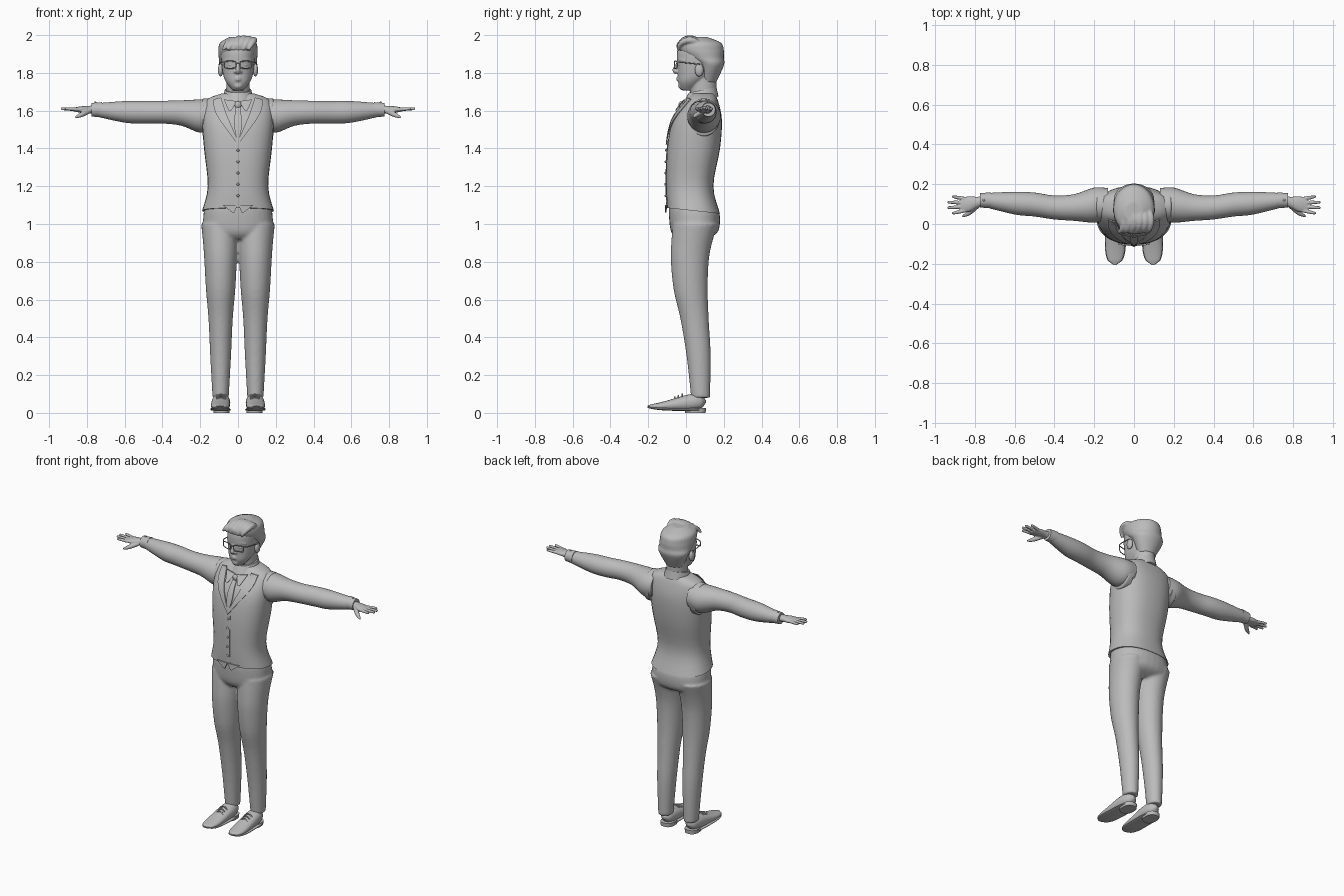
import bpy, bmesh
from math import sin, cos, pi, tau, copysign, radians
from mathutils import Vector
from mathutils.bvhtree import BVHTree

if "Cube" in bpy.data.objects:
    bpy.data.objects.remove(bpy.data.objects["Cube"])

grey = bpy.data.materials.new("plain grey")
grey.use_nodes = True
grey.diffuse_color = (.5, .5, .5, 1)
grey.node_tree.nodes["Principled BSDF"].inputs["Base Color"].default_value = grey.diffuse_color
parts = []
sides = {"left": 1, "right": -1}


def spline(rows, steps=4):
    """Smooth interpolation through rows of numbers."""
    path = []
    for i in range(len(rows) - 1):
        before, start = rows[max(i - 1, 0)], rows[i]
        end, after = rows[i + 1], rows[min(i + 2, len(rows) - 1)]
        for j in range(steps):
            t = j / steps
            ease = t * t * (3 - 2 * t)
            path.append([b + (c - b) * ease + t * (1 - t) * ((c - a) * (1 - t) - (d - b) * t) / 2
                         for a, b, c, d in zip(before, start, end, after)])
    return path + [list(rows[-1])]


def oval(power, count):
    """Unit ring, squarer as the power grows."""
    ring = []
    for j in range(count):
        c, s = cos(tau * j / count), sin(tau * j / count)
        ring.append((copysign(abs(c) ** (2 / power), c), copysign(abs(s) ** (2 / power), s)))
    return ring


def skin(rings):
    """Closed skin over a list of equal rings."""
    n, last = len(rings[0]), len(rings) - 1
    faces = [list(range(n)), list(range(last * n, last * n + n))]
    for i in range(last):
        for j in range(n):
            k = (j + 1) % n
            faces.append([i * n + j, i * n + k, i * n + n + k, i * n + n + j])
    return [v for ring in rings for v in ring], faces


def loft(axis, rows, power=2, count=32):
    """Rows: position on axis, two radii, two centres, optional tilt."""
    rings = []
    for pos, ra, rb, ca, cb, tilt in spline([(*row, 0)[:6] for row in rows]):
        ring = []
        for u, v in oval(power, count):
            a, b, w = ca + ra * u, cb + rb * v, pos + tilt * v
            ring.append({"x": (w, a, b), "y": (a, w, b), "z": (a, b, w)}[axis])
        rings.append(ring)
    return skin(rings)


def standing(rows, power=2, x=0):
    """Upright loft. Rows: height, half width, half depth, centre depth, tilt."""
    return loft("z", [(z, rx, ry, x, y, *(tilt or [0])) for z, rx, ry, y, *tilt in rows], power)


def tube(rows, count=10):
    """Rows: x, y, z, radius."""
    path, rings = spline(rows), []
    for i, (x, y, z, radius) in enumerate(path):
        back, ahead = path[max(i - 1, 0)], path[min(i + 1, len(path) - 1)]
        turn = (Vector(ahead[:3]) - Vector(back[:3])).to_track_quat("Z", "Y")
        rings.append([Vector((x, y, z)) + turn @ Vector((radius * u, radius * v, 0))
                      for u, v in oval(2, count)])
    return skin(rings)


def ball(x, y, z, rx, ry, rz):
    angles = [pi * (i + .1) / 8 for i in range(8)] + [pi * .99]
    return loft("z", [(z - rz * cos(a), rx * sin(a), ry * sin(a), x, y) for a in angles], count=16)


def make(name, shapes, voxel=0, passes=3):
    """One object from shapes, optionally fused into a single skin."""
    verts, faces = [], []
    for shape_verts, shape_faces in shapes:
        faces += [[i + len(verts) for i in face] for face in shape_faces]
        verts += shape_verts
    mesh = bpy.data.meshes.new(name)
    mesh.from_pydata(verts, [], faces)
    bm = bmesh.new()
    bm.from_mesh(mesh)
    bmesh.ops.recalc_face_normals(bm, faces=bm.faces)
    bm.to_mesh(mesh)
    bm.free()
    mesh.materials.append(grey)
    part = bpy.data.objects.new(name, mesh)
    bpy.context.collection.objects.link(part)
    if voxel:
        remesh = part.modifiers.new("fuse", "REMESH")
        remesh.mode, remesh.voxel_size, remesh.use_smooth_shade = "VOXEL", voxel, True
        soften = part.modifiers.new("soften", "SMOOTH")
        soften.factor, soften.iterations = .5, passes
    parts.append(part)
    return part


# Vest body, hem tilted down at the back
vest_shape = standing([(1.07, .19, .14, .04, -.015), (1.2, .16, .125, .02), (1.4, .18, .14, .04),
                       (1.55, .19, .13, .06), (1.65, .175, .085, .085), (1.69, .09, .06, .09)], 2.4)
make("vest", [vest_shape])
vest_tree = BVHTree.FromPolygons([Vector(v) for v in vest_shape[0]], vest_shape[1])


def chest_y(x, z):
    start = Vector((x, -1, min(max(z, 1.1), 1.66)))
    hit = vest_tree.ray_cast(start, Vector((0, 1, 0)))[0]
    return hit.y if hit else .05


def ribbon(name, outer, inner, side=1, lift=.004):
    """Cloth strip between two x-z edges, laid on the chest."""
    rings = []
    for (xa, za), (xb, zb) in zip(spline(outer), spline(inner)):
        row = []
        for j in range(5):
            x, z = side * (xa + (xb - xa) * j / 4), za + (zb - za) * j / 4
            row.append((x, chest_y(x, z) - lift, z))
        # Thicken the strip by returning along a raised copy
        rings.append(row + [(x, y - .006, z) for x, y, z in reversed(row)])
    make(name, [skin(rings)])


# Tie, front flap and buttons
tie_edge = [(.012, 1.63), (.02, 1.52), (.003, 1.44)]
ribbon("tie", tie_edge, [(-x, z) for x, z in tie_edge])
make("tie_knot", [ball(0, chest_y(0, 1.63) - .01, 1.63, .018, .014, .02)])
flap_edge = [(.014, 1.44), (.014, 1.09)]
ribbon("button_flap", flap_edge, [(-x, z) for x, z in flap_edge], lift=-.003)
make("buttons", [ball(0, chest_y(0, z) - .005, z, .007, .005, .007)
                 for z in [1.39 - .06 * i for i in range(5)]])

# Shirt collar, low at the front
make("collar", [standing([(1.645, .088, .1, .072, .03), (1.71, .07, .073, .088, .015)])])

# Trousers: hips and legs in one skin
hips = standing([(1.1, .17, .12, .03), (1.05, .183, .135, .044), (.96, .18, .125, .045),
                 (.92, .12, .08, .03)], 2.3)
leg_rows = [(1, .05, .12), (.9, .03, .108), (.8, .02, .1), (.65, .025, .09),
            (.5, .045, .075), (.3, .067, .064), (.08, .077, .05)]
legs = [standing([(z, r * .86, r, y) for z, y, r in leg_rows], x=side * .092)
        for side in sides.values()]
make("trousers", [hips] + legs, .009)


def shoe_rows(side, width, sole):
    """Rounded plan; the top falls from ankle to toe."""
    rows = []
    for i in range(17):
        t = i / 16
        end = max(1 - abs(2 * t - 1) ** 4, .02) ** .5
        bottom = .01 + .012 * t ** 4
        top = bottom + .014 if sole else .08 + .03 * cos(pi * t)
        rows.append((.105 - .31 * t, width * end, (top - bottom) / 2 * end,
                     side * (.088 + .008 * t), (top + bottom) / 2))
    return rows


arm_rows = [(.13, .1, .08), (.2, .095, .088), (.3, .083, .067), (.4, .083, .06),
            (.5, .098, .06), (.6, .105, .057), (.75, .12, .035)]

for word, side in sides.items():
    # Lapel, hem point, collar point and armhole
    ribbon(word + "_lapel", [(.13, 1.66), (.115, 1.58), (0, 1.42)],
           [(.09, 1.67), (.06, 1.58), (0, 1.44)], side)
    ribbon(word + "_hem_point", [(.002, 1.1), (.02, 1.06)], [(.08, 1.1), (.03, 1.06)], side)
    ribbon(word + "_collar_point", [(.006, 1.65), (.036, 1.6)], [(.075, 1.66), (.05, 1.6)], side, .015)
    make(word + "_armhole", [loft("x", [(side * x, r, r + .014, .094, 1.565)
                                        for x, r in ((.15, .086), (.18, .086), (.188, .08))])])
    # Sleeve hangs a little lower where it is thicker
    make(word + "_sleeve", [loft("x", [(side * x, r, r, y, 1.61 - 5 * r * r) for x, y, r in arm_rows])])
    make(word + "_cuff", [loft("x", [(side * x, r, r, .119, 1.605) for x, r in ((.72, .04), (.775, .036))]),
                          ball(side * .755, .12, 1.644, .006, .006, .004)])
    # Hand with four fanned fingers and a thumb
    hand = [loft("x", [(side * x, ry, rz, y, 1.606) for x, y, ry, rz in (
        (.75, .118, .025, .023), (.785, .11, .027, .02), (.83, .1, .039, .017), (.87, .097, .036, .01))])]
    for f in (-1.5, -.5, .5, 1.5):
        tip = .94 - .011 * f * f
        hand.append(tube([(side * .85, .097 + .02 * f, 1.606, .01),
                          (side * (tip - .01), .096 + .027 * f, 1.61, .008),
                          (side * tip, .096 + .027 * f, 1.61, .004)]))
    hand.append(tube([(side * .785, .095, 1.6, .014), (side * .83, .056, 1.578, .013),
                      (side * .863, .038, 1.564, .005)]))
    make(word + "_hand", hand, .004, 2)
    # Shoe: upper, sole, heel and laces
    make(word + "_shoe", [loft("y", shoe_rows(side, .05, False), 2.2)])
    make(word + "_sole", [loft("y", shoe_rows(side, .053, True), 3)])
    make(word + "_heel", [standing([(0, .042, .054, .05), (.025, .044, .056, .05)], 2.5, side * .088)])
    make(word + "_laces", [tube([(side * (.09 + .026 * j), y, .108 + .4 * y - .014 * abs(j), .004)
                                 for j in (-1, 0, 1)]) for y in (-.02, -.04, -.06)])
    # Ear and eye
    make(word + "_ear", [ball(side * .092, .07, 1.815, .014, .023, .034)])
    make(word + "_eye", [ball(side * .036, -.026, 1.842, .015, .013, .01)])

# Head and neck with nose, brows, lips and chin
head = [standing([(1.708, .028, .035, .01), (1.75, .063, .067, .026), (1.8, .081, .096, .052),
                  (1.9, .09, .117, .068), (1.95, .08, .103, .07), (1.98, .05, .07, .07)], 2.15),
        standing([(1.62, .061, .067, .092), (1.8, .063, .072, .09)]),
        tube([(0, -.034, 1.865, .01), (0, -.048, 1.84, .01), (0, -.06, 1.812, .013), (0, -.05, 1.8, .008)]),
        ball(0, -.024, 1.732, .024, .018, .018)]
for side in sides.values():
    head.append(ball(side * .014, -.046, 1.806, .009, .01, .008))
    head.append(tube([(side * .012, -.04, 1.866, .007), (side * .04, -.032, 1.872, .008),
                      (side * .068, -.01, 1.864, .006)]))
for z in (1.773, 1.763):
    head.append(tube([(.024 * j, -.046 + .012 * abs(j), z, .006 - .003 * abs(j)) for j in (-1, 0, 1)]))
make("head", head, .005, 2)

# Hair cap with locks swept up and over
hair = [standing([(1.75, .055, .045, .115), (1.84, .098, .073, .128), (1.88, .102, .1, .1),
                  (1.92, .104, .122, .078), (1.96, .095, .115, .07), (1.99, .045, .05, .06)])]
for i in range(6):
    root = .027 * i - .08
    hair.append(tube([(root + .03 * sin(a), .02 - .062 * cos(a),
                       1.922 + (.06 - 3 * root * root) * sin(a), .007 + .011 * sin(a))
                      for a in [j * pi / 6 for j in range(6)]]))
make("hair", hair, .0055, 1)

# Glasses: two rims, bridge and side arms
glasses = [tube([(.012 * j, -.062, 1.852, .003) for j in (-1, 0, 1)])]
for side in sides.values():
    rim = [(.042 + .031 * u, 1.843 + .019 * v) for u, v in oval(4, 16)]
    glasses.append(tube([(side * x, -.062 + 3 * x * x, z, .003) for x, z in rim + rim[:1]]))
    glasses.append(tube([(side * .073, -.046, 1.857, .003), (side * .092, -.015, 1.855, .003),
                         (side * .1, .075, 1.845, .003)]))
make("glasses", glasses)

# Smooth shading with sharp edges kept
bpy.ops.object.select_all(action="DESELECT")
for part in parts:
    part.select_set(True)
bpy.context.view_layer.objects.active = parts[0]
bpy.ops.object.shade_smooth_by_angle(angle=radians(45))
